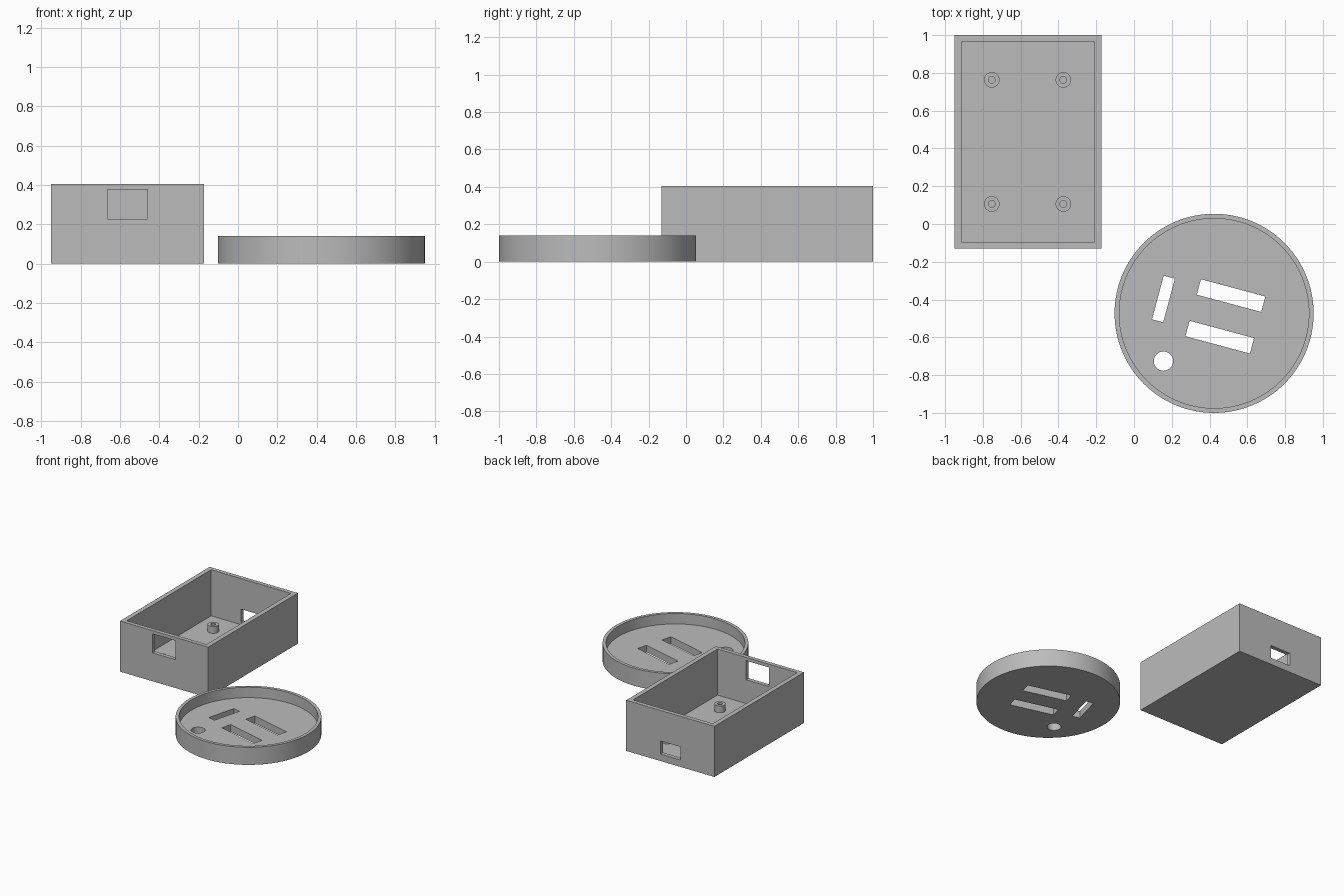
import bpy, math
from mathutils import Matrix

if "Cube" in bpy.data.objects:
    bpy.data.objects.remove(bpy.data.objects["Cube"])

grey = bpy.data.materials.new("plain grey")
grey.diffuse_color = (0.5, 0.5, 0.5, 1)
grey.use_nodes = True
grey.node_tree.nodes["Principled BSDF"].inputs["Base Color"].default_value = grey.diffuse_color


def block(name, x, y, z, turn=0):
    """Box from (min, max) ranges, turned about its own centre."""
    mid = [(a + b) / 2 for a, b in (x, y, z)]
    bpy.ops.mesh.primitive_cube_add(size=1, location=mid)
    ob = bpy.context.object
    ob.data.transform(Matrix.Rotation(turn, 4, 'Z') @ Matrix.Diagonal(
        (x[1] - x[0], y[1] - y[0], z[1] - z[0], 1)))
    return finish(ob, name)


def disc(name, x, y, r, z0, z1, sides):
    bpy.ops.mesh.primitive_cylinder_add(vertices=sides, radius=r, depth=z1 - z0,
                                        location=(x, y, (z0 + z1) / 2))
    return finish(bpy.context.object, name)


def finish(ob, name):
    ob.name = name
    ob.data.materials.append(grey)
    return ob


def cut(target, *cutters):
    """Subtract each cutter, then remove it."""
    for c in cutters:
        mod = target.modifiers.new("cut", 'BOOLEAN')
        mod.operation, mod.solver, mod.object = 'DIFFERENCE', 'EXACT', c
        bpy.context.view_layer.objects.active = target
        bpy.ops.object.modifier_apply(modifier=mod.name)
        bpy.data.objects.remove(c)


def smooth(ob):
    bpy.ops.object.select_all(action='DESELECT')
    ob.select_set(True)
    bpy.context.view_layer.objects.active = ob
    bpy.ops.object.shade_smooth_by_angle(angle=math.radians(30))


# Open-topped case with a front window and a low rear port
FLOOR = 0.036
case = block("case", (-0.951, -0.172), (-0.13, 1.0), (0, 0.404))
cut(case,
    block("cavity", (-0.914, -0.209), (-0.098, 0.967), (FLOOR, 0.6)),
    block("front_window", (-0.664, -0.461), (-0.2, -0.05), (0.226, 0.378)),
    block("rear_port", (-0.652, -0.474), (0.9, 1.1), (0.055, 0.16)))

# Four hollow standoffs on the case floor
for x in (-0.753, -0.374):
    for y in (0.106, 0.763):
        post = disc("standoff", x, y, 0.041, FLOOR - 0.01, 0.09, 32)
        cut(post, disc("screw_hole", x, y, 0.018, FLOOR, 0.2, 32))
        smooth(post)

# Round lid lying as a shallow dish, with slots and a round hole
CX, CY, TILT = 0.424, -0.473, math.radians(-15)
lid = disc("round_lid", CX, CY, 0.527, 0, 0.14, 128)
cut(lid, disc("lid_recess", CX, CY, 0.502, 0.057, 0.3, 128))
for x, y, w, h in ((0.514, -0.379, 0.353, 0.085),
                   (0.454, -0.599, 0.353, 0.085),
                   (0.156, -0.397, 0.061, 0.239)):
    cut(lid, block("slot", (x - w / 2, x + w / 2), (y - h / 2, y + h / 2),
                   (-0.1, 0.1), TILT))
cut(lid, disc("round_hole", 0.156, -0.726, 0.051, -0.1, 0.1, 48))
smooth(lid)
